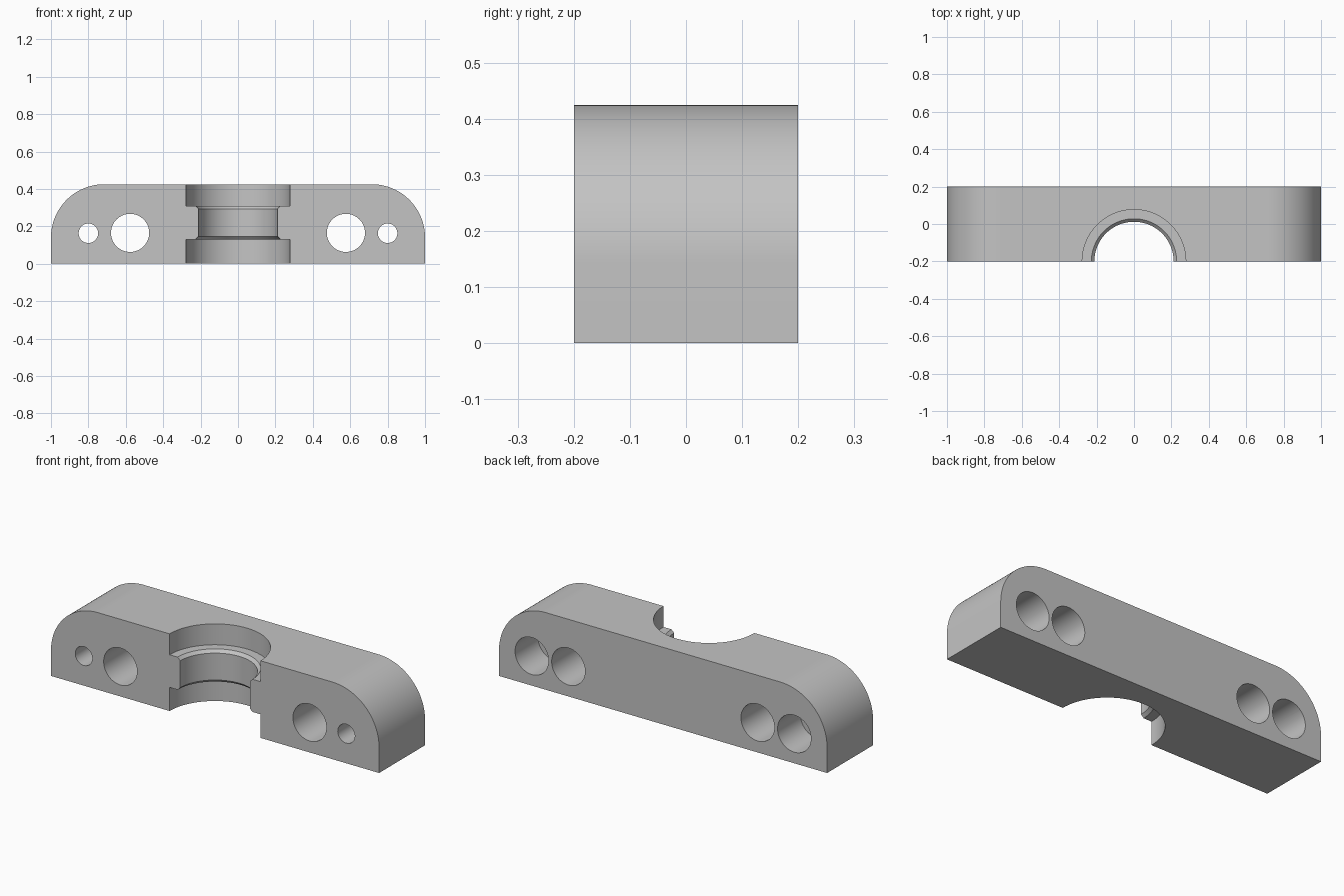
import bpy
import bmesh
import math

cube = bpy.data.objects.get("Cube")
if cube:
    bpy.data.objects.remove(cube, do_unlink=True)

HALF_DEPTH, HEIGHT, CORNER = 0.2, 0.425, 0.285

grey = bpy.data.materials.new("machined grey")
grey.use_nodes = True
grey.diffuse_color = (0.55, 0.55, 0.55, 1)
grey.node_tree.nodes["Principled BSDF"].inputs["Base Color"].default_value = (0.55, 0.55, 0.55, 1)


def make_object(name, bm):
    bmesh.ops.recalc_face_normals(bm, faces=bm.faces)
    mesh = bpy.data.meshes.new(name)
    bm.to_mesh(mesh)
    bm.free()
    mesh.materials.append(grey)
    obj = bpy.data.objects.new(name, mesh)
    bpy.context.collection.objects.link(obj)
    return obj


def lathe(name, profile, steps=96):
    """Solid of revolution about z from (radius, height) points."""
    bm = bmesh.new()
    rings = []
    for r, z in profile:
        rings.append([bm.verts.new((r * math.cos(a), r * math.sin(a), z))
                      for a in (math.tau * i / steps for i in range(steps))])
    for low, high in zip(rings, rings[1:]):
        for i in range(steps):
            j = (i + 1) % steps
            bm.faces.new((low[i], low[j], high[j], high[i]))
    bm.faces.new(rings[0])
    bm.faces.new(rings[-1])
    return make_object(name, bm)


def cut(target, cutter):
    cutter.hide_render = True
    mod = target.modifiers.new(cutter.name, 'BOOLEAN')
    mod.operation = 'DIFFERENCE'
    mod.solver = 'EXACT'
    mod.object = cutter
    bpy.context.view_layer.objects.active = target
    bpy.ops.object.modifier_apply(modifier=mod.name)
    bpy.data.objects.remove(cutter, do_unlink=True)


# Body: front profile with two rounded upper corners, extruded in depth
arc = [math.radians(90 * i / 32) for i in range(33)]
right = [(1 - CORNER + CORNER * math.cos(a), HEIGHT - CORNER + CORNER * math.sin(a)) for a in arc]
outline = [(-1, 0), (1, 0)] + right + [(-x, z) for x, z in reversed(right)]
bm = bmesh.new()
front = bm.faces.new([bm.verts.new((x, -HALF_DEPTH, z)) for x, z in outline])
extruded = bmesh.ops.extrude_face_region(bm, geom=[front])
bmesh.ops.translate(bm, vec=(0, 2 * HALF_DEPTH, 0),
                    verts=[v for v in extruded["geom"] if isinstance(v, bmesh.types.BMVert)])
body = make_object("clamp_block", bm)

# Stepped half bore with a chamfered inner lip, centred on the front face
bore = lathe("half_bore", [(0.277, -0.1), (0.277, 0.13), (0.228, 0.13), (0.212, 0.146),
                           (0.212, 0.294), (0.228, 0.31), (0.277, 0.31), (0.277, 0.6)])
bore.location = (0, -HALF_DEPTH, 0)
bpy.context.view_layer.update()
cut(body, bore)

# Through holes, and small holes counterbored from the back
for side in (-1, 1):
    holes = {
        "through_hole": (0.577, 0.165, [(0.102, -0.3), (0.102, 0.3)]),
        "bolt_hole": (0.8, 0.163, [(0.052, -0.3), (0.052, 0.0), (0.102, 0.0), (0.102, 0.3)]),
    }
    for name, (x, z, profile) in holes.items():
        hole = lathe(name, profile, 64)
        hole.rotation_euler = (-math.pi / 2, 0, 0)
        hole.location = (side * x, 0, z)
        bpy.context.view_layer.update()
        cut(body, hole)

# Smooth curved walls, sharp machined edges
bpy.ops.object.select_all(action='DESELECT')
body.select_set(True)
bpy.context.view_layer.objects.active = body
bpy.ops.object.shade_smooth_by_angle(angle=math.radians(30))
